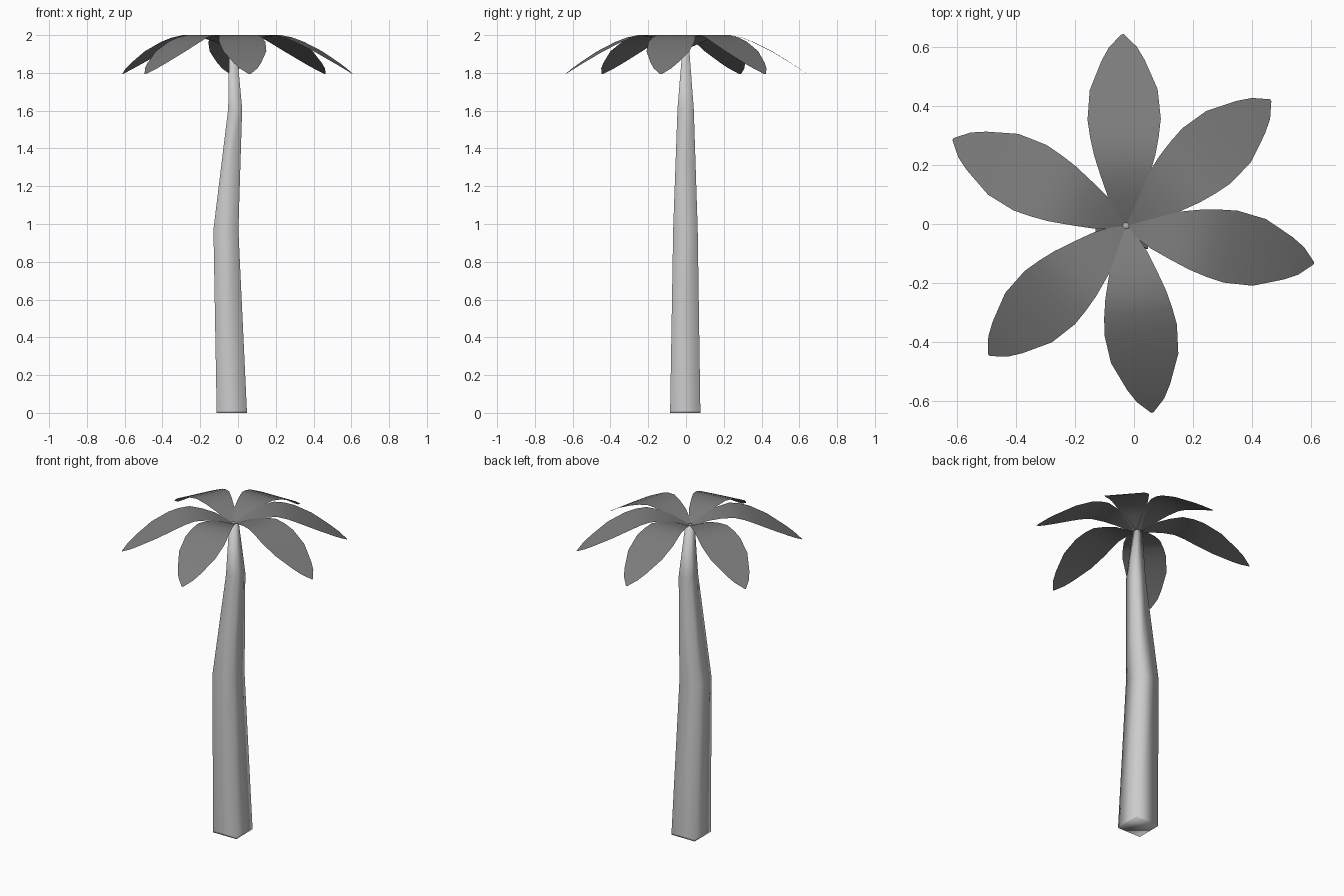
import bpy
from math import radians, cos, sin

if "Cube" in bpy.data.objects:
    bpy.data.objects.remove(bpy.data.objects["Cube"])

ROOT = (-0.027, -0.006)

# Dark grey for the leaves
leaf_mat = bpy.data.materials.new("leaf_dark_grey")
leaf_mat.diffuse_color = (0.2, 0.2, 0.2, 1.0)
leaf_mat.use_nodes = True
leaf_mat.node_tree.nodes["Principled BSDF"].inputs["Base Color"].default_value = leaf_mat.diffuse_color


def add_mesh(name, verts, faces):
    mesh = bpy.data.meshes.new(name)
    mesh.from_pydata(verts, [], faces)
    mesh.shade_smooth()
    obj = bpy.data.objects.new(name, mesh)
    bpy.context.collection.objects.link(obj)
    return obj


# Trunk: four-sided tapering bent column; (z, centre x, centre y, half x, half y)
# The low second ring keeps the side shading even above the base.
rings = [(0.0, -0.033, -0.004, 0.08, 0.08),
         (0.012, -0.033, -0.004, 0.08, 0.08),
         (0.97, -0.064, -0.003, 0.066, 0.065),
         (1.61, -0.015, -0.002, 0.037, 0.043),
         (1.929, -0.027, -0.001, 0.02, 0.018)]
corners = [(-1, -1), (1, -1), (1, 1), (-1, 1)]
verts = [(cx + sx * hx, cy + sy * hy, z)
         for z, cx, cy, hx, hy in rings for sx, sy in corners]
top = 4 * (len(rings) - 1)
faces = [(3, 2, 1, 0), (top, top + 1, top + 2, top + 3)]
for r in range(len(rings) - 1):
    for i in range(4):
        j = (i + 1) % 4
        faces.append((4 * r + i, 4 * r + j, 4 * r + 4 + j, 4 * r + 4 + i))
add_mesh("trunk", verts, faces)

# Leaf: arched midline with half width; (radius, half width, z)
profile = [(0.01, 0.018, 1.93), (0.10, 0.060, 1.972), (0.17, 0.083, 1.991),
           (0.24, 0.104, 2.0), (0.30, 0.116, 1.987), (0.36, 0.124, 1.964),
           (0.46, 0.115, 1.914), (0.56, 0.073, 1.853), (0.605, 0.047, 1.824),
           (0.648, 0.004, 1.793)]


def add_leaf(name, angle, size):
    c, s = cos(radians(angle)), sin(radians(angle))
    verts = [(ROOT[0] + size * r * c - k * w * s,
              ROOT[1] + size * r * s + k * w * c, z)
             for r, w, z in profile for k in (-1, 0, 1)]
    faces = []
    for i in range(len(profile) - 1):
        for k in range(2):
            a = 3 * i + k
            faces.append((a, a + 3, a + 4, a + 1))
    add_mesh(name, verts, faces).data.materials.append(leaf_mat)


leaves = [(91, 1.0), (41, 1.0), (-11.3, 1.0), (-82, 0.985),
          (-136.7, 0.985), (153.4, 1.01)]
for n, (angle, size) in enumerate(leaves, 1):
    add_leaf(f"palm_leaf_{n}", angle, size)
